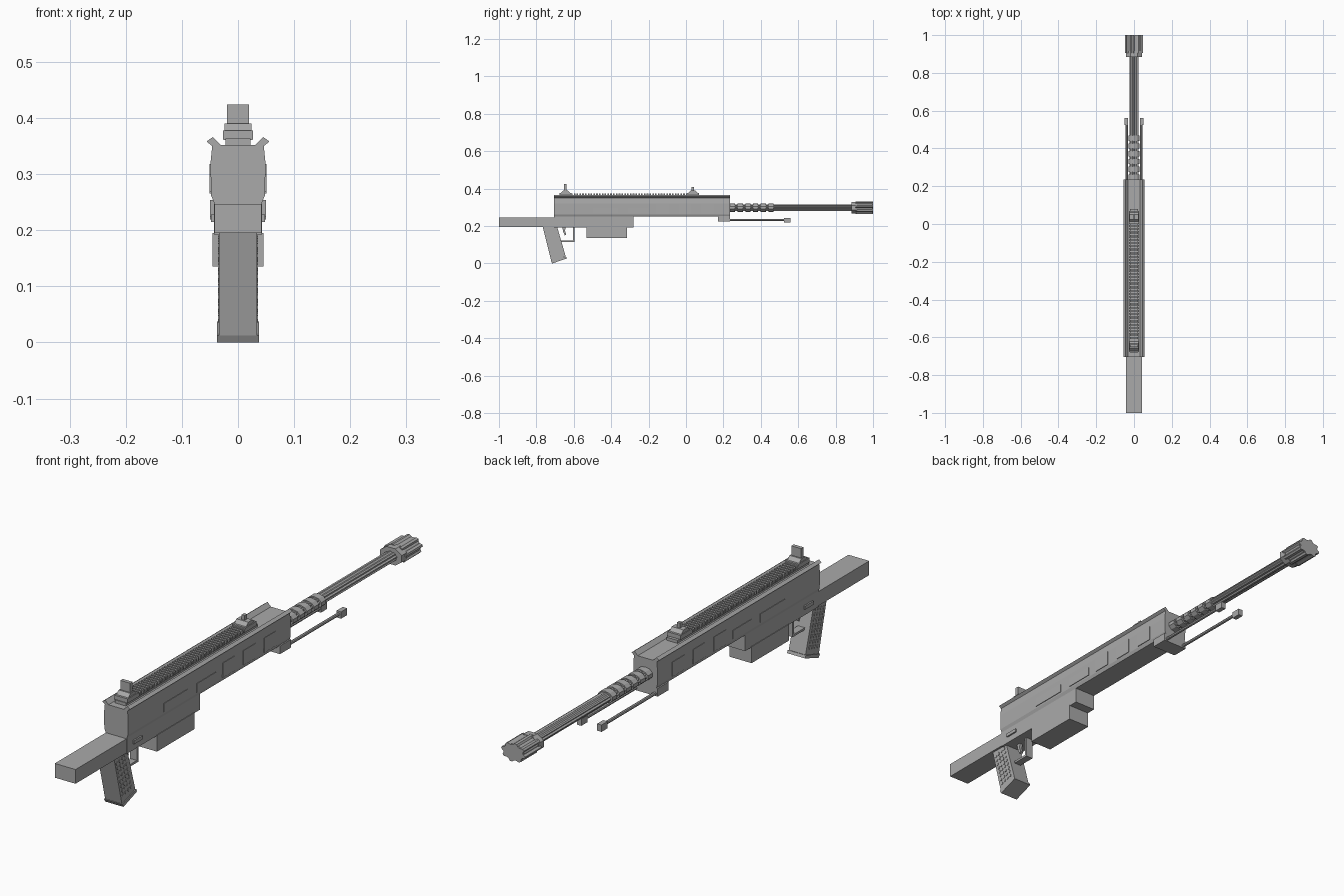
import bpy, bmesh, math
from mathutils import Vector

if "Cube" in bpy.data.objects:
    bpy.data.objects.remove(bpy.data.objects["Cube"])

metal = bpy.data.materials.new("grey metal")
metal.diffuse_color = (0.4, 0.4, 0.4, 1)
metal.use_nodes = True
metal.node_tree.nodes["Principled BSDF"].inputs["Base Color"].default_value = metal.diffuse_color


def finish(name, bm):
    bmesh.ops.recalc_face_normals(bm, faces=bm.faces)
    me = bpy.data.meshes.new(name)
    bm.to_mesh(me)
    bm.free()
    me.materials.append(metal)
    ob = bpy.data.objects.new(name, me)
    bpy.context.collection.objects.link(ob)
    return ob


def add_prism(bm, pts, axis, a, b):
    """Extrude a 2D outline along an axis: 'x' takes (y, z), 'y' takes (x, z)."""
    def place(p, t):
        return (t, p[0], p[1]) if axis == "x" else (p[0], t, p[1])
    lo = [bm.verts.new(place(p, a)) for p in pts]
    hi = [bm.verts.new(place(p, b)) for p in pts]
    bm.faces.new(lo)
    bm.faces.new(hi[::-1])
    n = len(pts)
    for i in range(n):
        bm.faces.new((lo[i], lo[(i + 1) % n], hi[(i + 1) % n], hi[i]))


def prism(name, pts, axis, a, b):
    bm = bmesh.new()
    add_prism(bm, pts, axis, a, b)
    return finish(name, bm)


def add_box(bm, x0, x1, y0, y1, z0, z1):
    add_prism(bm, [(y0, z0), (y1, z0), (y1, z1), (y0, z1)], "x", x0, x1)


def boxes(name, items):
    bm = bmesh.new()
    for it in items:
        add_box(bm, *it)
    return finish(name, bm)


BZ = 0.298      # barrel axis height
SQ = 0.7        # barrel parts are flattened in height


def ring(rs, turn=0.0):
    n = len(rs)
    return [(r * math.cos(2 * math.pi * (i + turn) / n),
             BZ + SQ * r * math.sin(2 * math.pi * (i + turn) / n)) for i, r in enumerate(rs)]


# Stock, receiver and magazine
boxes("stock", [(-0.042, 0.042, -1.0, -0.70, 0.195, 0.247)])
boxes("lower_receiver", [(-0.043, 0.043, -0.705, -0.28, 0.192, 0.252)])
boxes("magazine", [(-0.045, 0.045, -0.533, -0.315, 0.135, 0.195)])
half = [(0.043, 0.25), (0.048, 0.262), (0.049, 0.32), (0.046, 0.35),
        (0.056, 0.358), (0.045, 0.366), (0.031, 0.352)]
prism("upper_receiver", half + [(-x, z) for x, z in reversed(half)], "y", -0.705, 0.235)

# Thin raised panels on both receiver sides
panels = []
for s in (-1, 1):
    for y0, y1, z0, z1 in ((-0.50, -0.36, 0.268, 0.300), (-0.31, -0.20, 0.268, 0.300),
                           (-0.16, -0.09, 0.265, 0.318), (-0.04, 0.03, 0.265, 0.318),
                           (0.08, 0.15, 0.265, 0.318)):
        panels.append((*sorted((s * 0.047, s * 0.0505)), y0, y1, z0, z1))
boxes("side_panels", panels)
boxes("selector_lever", [(s * 0.0455 - 0.003, s * 0.0455 + 0.003, -0.67, -0.62, 0.215, 0.228)
                         for s in (-1, 1)])

# Top rail with teeth
rail = [(-0.022, 0.022, -0.68, 0.08, 0.35, 0.363)]
teeth = 50
for i in range(teeth):
    y = -0.675 + 0.75 * i / teeth
    rail.append((-0.026, 0.026, y, y + 0.0085, 0.361, 0.373))
boxes("top_rail", rail)

# Sights: stepped base, then a blade or a post
def sight(name, y, blade_w, top):
    bm = bmesh.new()
    add_box(bm, -0.027, 0.027, y - 0.032, y + 0.032, 0.362, 0.378)
    add_prism(bm, [(y - 0.024, 0.378), (y + 0.024, 0.378), (y + 0.012, 0.390),
                   (y - 0.012, 0.390)], "x", -0.024, 0.024)
    add_box(bm, -blade_w, blade_w, y - 0.007, y + 0.007, 0.389, top)
    return finish(name, bm)


sight("rear_sight", -0.645, 0.020, 0.424)
sight("front_sight", 0.037, 0.006, 0.408)

# Grip with rows of studs on both sides
prism("grip", [(-0.767, 0.2), (-0.69, 0.2), (-0.643, 0.037), (-0.720, 0.012)], "x", -0.034, 0.034)
prism("grip_base", [(-0.722, 0.012), (-0.641, 0.037), (-0.637, 0.027), (-0.715, 0.0)],
      "x", -0.037, 0.037)
down = Vector((0.047, -0.172)).normalized()
across = Vector((-down.y, down.x))
bm = bmesh.new()
for s in (-1, 1):
    for r in range(8):
        for c in range(4):
            m = Vector((-0.726, 0.180)) + down * (0.019 * r + 0.003) + across * (0.016 * (c - 1.5))
            pts = [m + across * (0.006 * math.cos(k * math.pi / 3))
                   + down * (0.007 * math.sin(k * math.pi / 3)) for k in range(6)]
            add_prism(bm, pts, "x", s * 0.033, s * 0.036)
finish("grip_studs", bm)

# Trigger and its guard
prism("trigger", [(-0.662, 0.195), (-0.645, 0.195), (-0.646, 0.172), (-0.640, 0.155),
                  (-0.648, 0.150), (-0.656, 0.168)], "x", -0.006, 0.006)
boxes("trigger_guard", [(-0.014, 0.014, -0.672, -0.597, 0.114, 0.122),
                        (-0.014, 0.014, -0.605, -0.597, 0.122, 0.195)])

# Fluted barrel with rings near the receiver
prism("barrel", ring([0.025, 0.025, 0.020] * 8), "y", 0.22, 0.90)
bm = bmesh.new()
for i in range(6):
    y = 0.235 + 0.041 * i
    add_prism(bm, ring([0.031] * 10, 0.5), "y", y, y + 0.028)
finish("barrel_rings", bm)

# Muzzle brake: ribbed body with an open bore
bm = bmesh.new()
add_prism(bm, ring([0.042] * 16, 0.5), "y", 0.885, 0.995)
add_prism(bm, ring([0.049, 0.049, 0.040, 0.040] * 8, 0.5), "y", 0.905, 1.0)
add_prism(bm, ring([0.047] * 8, 0.5), "y", 0.885, 0.915)
brake = finish("muzzle_brake", bm)
bore = prism("muzzle_bore", ring([0.013] * 12), "y", 0.997, 1.0)

# Folded bipod: mount, rods and feet
boxes("bipod_mount", [(-0.050, 0.050, 0.172, 0.235, 0.224, 0.254)])
for s, side in ((-1, "left"), (1, "right")):
    x = s * 0.039
    rod = [(x + 0.006 * math.cos(k * math.pi / 4), 0.233 + 0.006 * math.sin(k * math.pi / 4))
           for k in range(8)]
    prism(side + "_bipod_rod", rod, "y", 0.23, 0.53)
    x = s * 0.041
    boxes(side + "_bipod_foot", [(x - 0.009, x + 0.009, 0.525, 0.56, 0.219, 0.244)])
